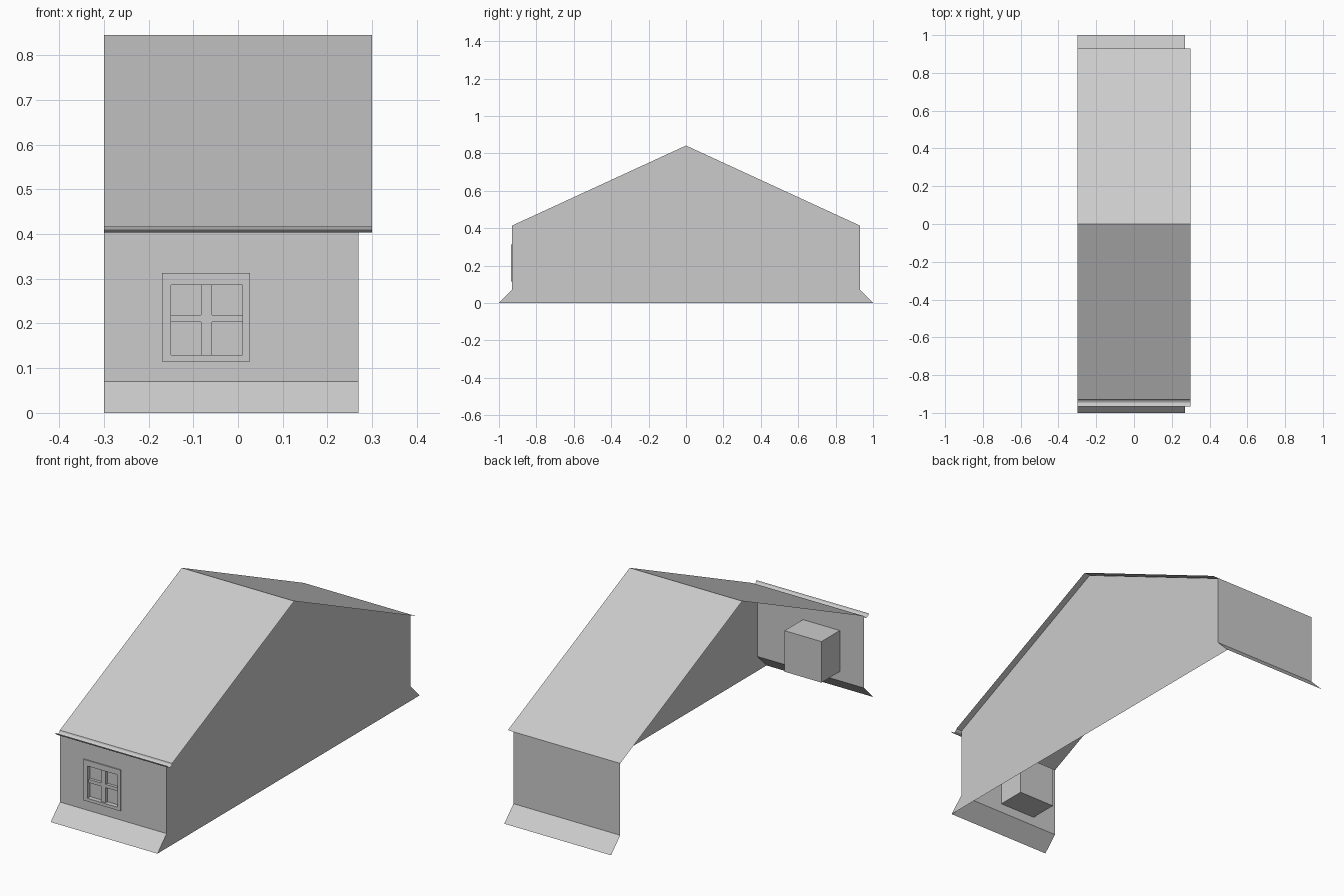
import bpy, bmesh, math

if "Cube" in bpy.data.objects:
    bpy.data.objects.remove(bpy.data.objects["Cube"])

X0, XW, XR = -0.30, 0.27, 0.30      # open end, gable wall, roof overhang
YW, ZE, ZR = 0.93, 0.417, 0.845     # wall plane, eave height, ridge height
# window: outer x/z range and inner opening
WX0, WX1, WZ0, WZ1 = -0.17, 0.027, 0.115, 0.313
IX0, IX1, IZ0, IZ1 = -0.15, 0.01, 0.13, 0.286


def make(name, polys):
    """Mesh object from a list of polygons (lists of points)."""
    bm = bmesh.new()
    for p in polys:
        bm.faces.new([bm.verts.new(c) for c in p])
    bmesh.ops.remove_doubles(bm, verts=bm.verts, dist=1e-5)
    me = bpy.data.meshes.new(name)
    bm.to_mesh(me)
    bm.free()
    ob = bpy.data.objects.new(name, me)
    bpy.context.collection.objects.link(ob)
    return ob


def strip(profile, x0, x1):
    """Sweep a (y, z) profile along x; upper/outer side faces outward."""
    return [[(x0, *a), (x1, *a), (x1, *b), (x0, *b)]
            for a, b in zip(profile, profile[1:])]


def box(name, x0, x1, y0, y1, z0, z1):
    bm = bmesh.new()
    bmesh.ops.create_cube(bm, size=1)
    for v in bm.verts:
        v.co = (x1 if v.co.x > 0 else x0, y1 if v.co.y > 0 else y0,
                z1 if v.co.z > 0 else z0)
    me = bpy.data.meshes.new(name)
    bm.to_mesh(me)
    bm.free()
    ob = bpy.data.objects.new(name, me)
    bpy.context.collection.objects.link(ob)
    return ob


# Walls with flared base
make("back_wall", strip([(YW, ZE), (YW, 0.07), (1, 0)], X0, XW))
front = strip([(-1, 0), (-YW, 0.07)], X0, XW)
xs, zs = [X0, WX0, WX1, XW], [0.07, WZ0, WZ1, ZE]
for i in range(3):
    for j in range(3):
        if (i, j) != (1, 1):        # window opening
            front += [[(xs[i], -YW, zs[j]), (xs[i+1], -YW, zs[j]),
                       (xs[i+1], -YW, zs[j+1]), (xs[i], -YW, zs[j+1])]]
make("front_wall", front)

# Gable end wall
d = 0.003
outline = [(-1, 0), (1, 0), (YW, 0.07), (YW, ZE - d), (0, ZR - d),
           (-YW, ZE - d), (-YW, 0.07)]
make("gable_wall", [[(XW, y, z) for y, z in outline]])

# Roof sheet
make("roof", strip([(-YW, ZE), (0, ZR), (YW, ZE)], X0, XR))

# Half-round gutter along the front eave
gutter = [(-0.9475 - 0.0175 * math.cos(math.pi * k / 6),
           ZE - 0.0135 * math.sin(math.pi * k / 6)) for k in range(7)]
make("gutter", strip(gutter[::-1], X0, XR))

# Window: recess box with glass face, frame and glazing bars
YF, YG, YB = -0.935, -0.913, -0.79
box("window_box", WX0, WX1, YG, YB, WZ0, WZ1)
box("frame_left", WX0, IX0, YF, YG, WZ0, WZ1)
box("frame_right", IX1, WX1, YF, YG, WZ0, WZ1)
box("frame_bottom", IX0, IX1, YF, YG, WZ0, IZ0)
box("frame_top", IX0, IX1, YF, YG, IZ1, WZ1)
box("bar_vertical", -0.083, -0.058, YF + 0.008, YG, IZ0, IZ1)
box("bar_left", IX0, -0.083, YF + 0.008, YG, 0.203, 0.219)
box("bar_right", -0.058, IX1, YF + 0.008, YG, 0.203, 0.219)
